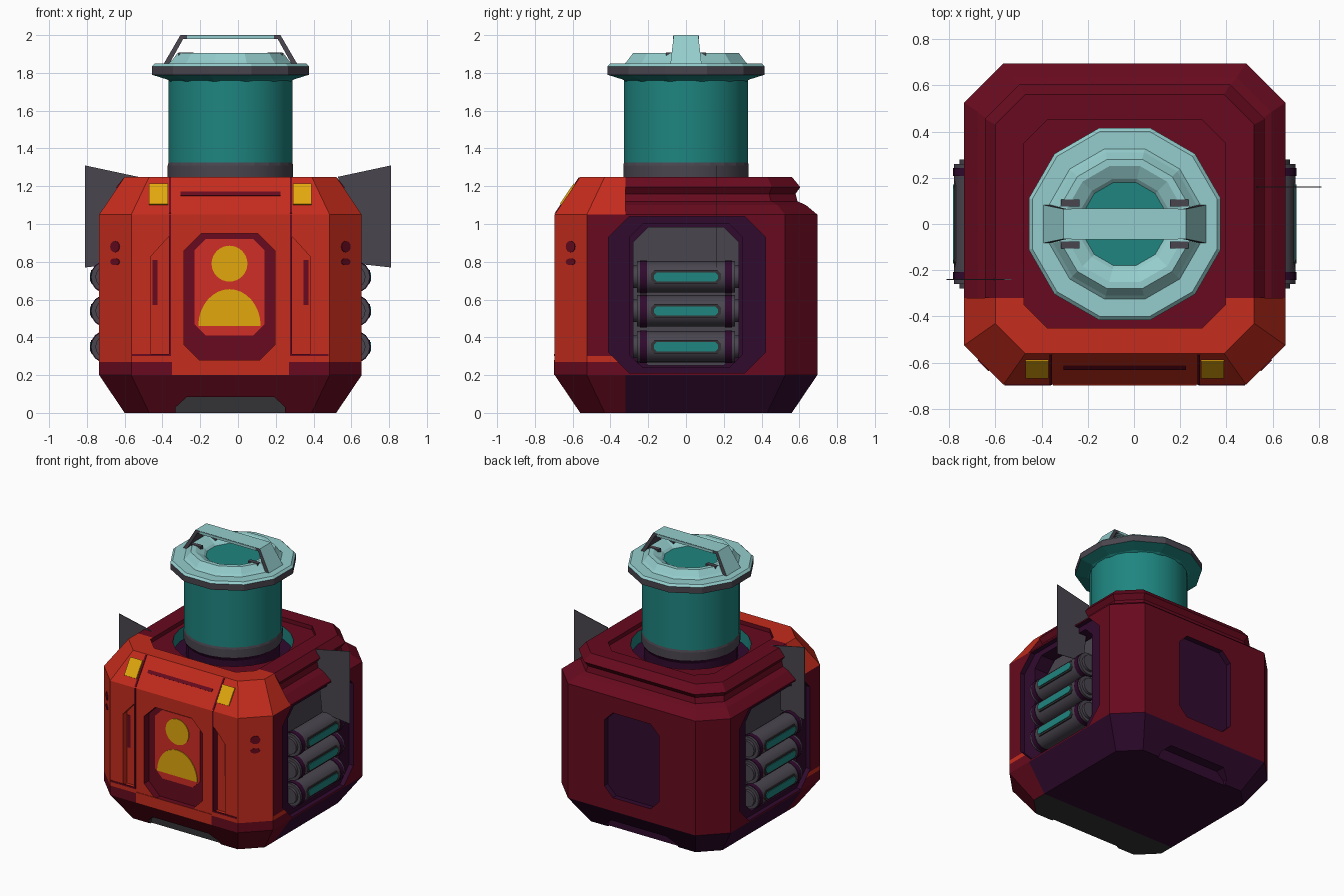
import bpy, bmesh, math

if "Cube" in bpy.data.objects:
    bpy.data.objects.remove(bpy.data.objects["Cube"], do_unlink=True)

CX = -0.04   # the body sits slightly off the middle


def material(name, r, g, b):
    m = bpy.data.materials.new(name)
    m.use_nodes = True
    m.diffuse_color = (r, g, b, 1)
    m.node_tree.nodes["Principled BSDF"].inputs["Base Color"].default_value = (r, g, b, 1)
    return m


ORANGE = material("orange paint", .56, .025, .012)
MAROON = material("maroon paint", .135, .003, .013)
PURPLE = material("deep purple", .03, .003, .027)
GREY = material("dark grey", .068, .06, .078)
COAL = material("charcoal", .033, .032, .035)
TEAL = material("teal", .013, .235, .215)
PALE = material("pale teal", .30, .61, .61)
YELLOW = material("yellow", .76, .39, .004)
RED = material("bright red", .63, .026, .019)


def finish(name, bm, mats, rule=None):
    bmesh.ops.recalc_face_normals(bm, faces=bm.faces[:])
    bm.normal_update()
    if rule:
        for f in bm.faces:
            f.material_index = mats.index(rule(f))
    me = bpy.data.meshes.new(name)
    bm.to_mesh(me)
    bm.free()
    for m in mats:
        me.materials.append(m)
    ob = bpy.data.objects.new(name, me)
    bpy.context.collection.objects.link(ob)
    return ob


def octagon(u0, u1, v0, v1, c):
    return [(u0 + c, v0), (u1 - c, v0), (u1, v0 + c), (u1, v1 - c),
            (u1 - c, v1), (u0 + c, v1), (u0, v1 - c), (u0, v0 + c)]


def loft(rings):
    bm = bmesh.new()
    loops = [[bm.verts.new(p) for p in ring] for ring in rings]
    n = len(loops[0])
    for a, b in zip(loops, loops[1:]):
        for i in range(n):
            bm.faces.new((a[i], a[(i + 1) % n], b[(i + 1) % n], b[i]))
    bm.faces.new(loops[0])
    bm.faces.new(loops[-1])
    return bm


def prism(name, pts, axis, a, b, mat):
    place = {"x": lambda u, v, t: (t, u, v), "y": lambda u, v, t: (u, t, v),
             "z": lambda u, v, t: (u, v, t)}[axis]
    return finish(name, loft([[place(u, v, t) for u, v in pts] for t in (a, b)]), [mat])


def box(name, size, loc, mat, rx=0):
    x, y, z = (s / 2 for s in size)
    ob = prism(name, [(-x, -y), (x, -y), (x, y), (-x, y)], "z", -z, z, mat)
    ob.location = loc
    ob.rotation_euler.x = rx
    return ob


def lathe(name, profile, mats, sides):
    # apothem equals the profile radius, with a flat side facing the front
    bm = bmesh.new()
    k = 1 / math.cos(math.pi / sides)
    loops = []
    for r, z in profile:
        loops.append([bm.verts.new((CX + r * k * math.cos(math.tau * (i + .5) / sides),
                                    r * k * math.sin(math.tau * (i + .5) / sides), z))
                      for i in range(sides)])
    used = list(dict.fromkeys(mats))
    for a, b, m in zip(loops, loops[1:], mats):
        for i in range(sides):
            j = (i + 1) % sides
            bm.faces.new((a[i], a[j], b[j], b[i])).material_index = used.index(m)
    bm.faces.new(loops[0])
    bm.faces.new(loops[-1]).material_index = used.index(mats[-1])
    return finish(name, bm, used)


def cut(target, cutters):
    for c in cutters:
        mod = target.modifiers.new("cut", "BOOLEAN")
        mod.operation, mod.solver, mod.object = "DIFFERENCE", "EXACT", c
        mod.material_mode = "TRANSFER"
    dg = bpy.context.evaluated_depsgraph_get()
    me = bpy.data.meshes.new_from_object(target.evaluated_get(dg))
    target.modifiers.clear()
    target.data = me


def body_half(name, levels, side, splits, mats, rule):
    bm = loft([[(CX + u, v, z) for u, v in octagon(-h, h, -h, h, c)] for z, h, c in levels])
    planes = [((0, -.32, 0), (0, side, 0), True)] + [((0, 0, z), (0, 0, 1), False) for z in splits]
    for co, no, clear in planes:
        bmesh.ops.bisect_plane(bm, geom=bm.verts[:] + bm.edges[:] + bm.faces[:],
                               plane_co=co, plane_no=no, clear_outer=clear)
        if clear:
            bmesh.ops.holes_fill(bm, edges=[e for e in bm.edges if e.is_boundary])
    return finish(name, bm, mats, rule)


# Body: front shell and rear shell
def front_rule(f):
    z = f.calc_center_median().z
    if f.normal.z < -.9:
        return COAL
    if z < .27 or f.normal.y > .9 or (abs(f.normal.x) > .95 and z > .3):
        return MAROON
    return ORANGE


def rear_rule(f):
    return PURPLE if f.calc_center_median().z < .2 else MAROON


low = [(0, .56, .13), (.2, .695, .17), (1.05, .695, .17)]
front = body_half("front_shell", low + [(1.25, .56, .13)], 1, [.27, .3],
                  [ORANGE, MAROON, COAL], front_rule)
rear = body_half("rear_shell", low + [(1.1, .635, .15), (1.12, .59, .14), (1.16, .58, .14),
                                      (1.195, .605, .15), (1.25, .56, .13)], -1, [],
                 [MAROON, PURPLE], rear_rule)

# Cutters shared by both shells: stepped well in the top and the rims of the side bays
shared = [prism("well_step", octagon(CX - .435, CX + .435, -.45, .45, .1), "z", 1.22, 1.4, MAROON),
          lathe("well_hole", [(.40, 1.12), (.41, 1.4)], [TEAL], 24)]
bays = []
for s in (-1, 1):
    shared.append(prism("bay_rim", octagon(-.41, .42, .21, 1.04, .11), "x",
                        CX + s * .66, CX + s * .8, PURPLE))
    bays.append(prism("bay", octagon(-.3, .3, .24, 1.0, .07), "x", CX + s * .52, CX + s * .8, PURPLE))

# Front and rear cutters: portrait recess, side channels, lower vents, back panel
recess = prism("portrait_recess", octagon(-.285, .195, .27, .95, .09), "y", -.8, -.64, MAROON)
vent = [(CX - .29, -.1), (CX + .29, -.1), (CX + .29, .03), (CX + .23, .085),
        (CX - .23, .085), (CX - .29, .03)]
front_vent = prism("front_vent", vent, "y", -.8, -.545, COAL)
rear_vent = prism("rear_vent", vent, "y", .545, .8, PURPLE)
channels = [prism("channel", [(CX + s * u, z) for u, z in
                              ((.32, .3), (.42, .3), (.42, .83), (.32, .94))],
                  "y", -.8, -.65, ORANGE) for s in (-1, 1)]
back_panel = prism("back_panel", octagon(CX - .225, CX + .225, .3, .93, .07), "y", .655, .8, PURPLE)

cut(front, shared + channels + [recess, front_vent])
cut(rear, shared + bays + [back_panel, rear_vent])
for c in shared + channels + bays + [recess, front_vent, back_panel, rear_vent]:
    bpy.data.objects.remove(c, do_unlink=True)

# Portrait
prism("portrait_plate", octagon(-.23, .14, .41, .92, .06), "y", -.646, -.638, RED)
arc = [math.tau * i / 32 for i in range(32)]
prism("portrait_head", [(-.045 + .095 * math.cos(a), .79 + .095 * math.sin(a)) for a in arc],
      "y", -.651, -.645, YELLOW)
prism("portrait_shoulders", [(-.045 + .165 * math.cos(a), .46 + .195 * math.sin(a))
                             for a in arc[:17]], "y", -.651, -.645, YELLOW)

# Front trim: slot, lamps, lower lip, panel seams, channel slots, corner dots
TILT = -math.atan2(.135, .2)
box("front_slot", (.53, .008, .025), (CX, -.621, 1.16), MAROON, TILT)
box("lower_lip", (.62, .008, .08), (CX, -.695, .24), ORANGE)
for s in (-1, 1):
    box("lamp", (.1, .02, .13), (CX + s * .38, -.623, 1.155), YELLOW, TILT)
    box("upper_seam", (.012, .008, .23), (CX + s * .32, -.628, 1.15), MAROON, TILT)
    box("panel_seam", (.012, .05, .75), (CX + s * .32, -.672, .675), MAROON)
    box("channel_slot", (.025, .008, .24), (CX + s * .4, -.65, .69), MAROON)
    box("shell_seam", (.2, .008, .012), (CX + s * .42, -.695, .306), MAROON)
    for z, r in ((.80, .018), (.88, .03)):
        dot = prism("corner_dot", [(.034 * math.cos(a), r * math.sin(a)) for a in arc[::2]],
                    "y", -.004, .004, MAROON)
        dot.location = (CX + s * .61, -.61, z)
        dot.rotation_euler.z = s * math.pi / 4


# Side bays: back plate, three canisters and a fin on each side
def tube(name, x, z, r, y0, y1, mat):
    ob = prism(name, [(x + r * math.cos(a), z + r * math.sin(a)) for a in arc[::2]],
               "y", y0, y1, mat)
    for p in ob.data.polygons:
        p.use_smooth = len(p.vertices) == 4


for s in (-1, 1):
    x = CX + s * .655
    prism("bay_plate", octagon(-.28, .28, .25, .985, .08), "x", CX + s * .51, CX + s * .57, GREY)
    for z in (.72, .54, .35):
        tube("canister", x, z, .083, -.26, .26, GREY)
        for e in (-1, 1):
            tube("canister_band", x, z, .087, e * .225 - .018, e * .225 + .018, PURPLE)
            tube("canister_cap", x, z, .06, e * .25, e * .28, GREY)
        prism("canister_frame", octagon(-.185, .185, z - .036, z + .036, .02), "x",
              CX + s * .67, CX + s * .738, COAL)
        prism("canister_window", octagon(-.17, .17, z - .024, z + .024, .015), "x",
              CX + s * .67, CX + s * .743, TEAL)
    y = .16 if s > 0 else -.24
    prism("side_fin", [(s * u, z) for u, z in ((.53, 1.25), (.81, 1.31), (.81, .77), (.58, .795))],
          "y", y - .002, y + .002, GREY)

# Column and cap
lathe("well_floor", [(.4, 1.11), (.4, 1.13)], [PURPLE], 24)
column = lathe("column", [(.315, 1.12), (.315, 1.22), (.332, 1.25), (.332, 1.31), (.328, 1.325), (.328, 1.8)],
               [PURPLE, PURPLE, GREY, GREY, TEAL], 24)
for p in column.data.polygons:
    p.use_smooth = len(p.vertices) == 4 and abs(p.normal.z) < .2
lathe("cap", [(.32, 1.755), (.335, 1.765), (.415, 1.79), (.415, 1.835), (.40, 1.85), (.325, 1.85),
              (.31, 1.865), (.28, 1.905), (.25, 1.905), (.195, 1.875), (.18, 1.86), (.17, 1.86)],
      [TEAL, TEAL, GREY] + [PALE] * 7 + [TEAL], 12)

# Handle, narrower at the top
outer = [(-.355, 1.845), (-.265, 2), (.265, 2), (.355, 1.845)]
inner = [(.325, 1.845), (.25, 1.98), (-.25, 1.98), (-.325, 1.845)]
bm = loft([[(CX + x, y * (.78 if z > 1.9 else 1), z) for x, z in outer + inner]
           for y in (-.083, .083)])
finish("handle", bm, [PALE, GREY],
       lambda f: PALE if f.normal.z > .2 and abs(f.normal.y) < .8 else GREY)
box("handle_grip", (.46, .136, .018), (CX, 0, 1.989), PALE)
for s in (-1, 1):
    for e in (-1, 1):
        box("handle_foot", (.08, .03, .05), (CX + s * .235, e * .09, 1.883), GREY)
